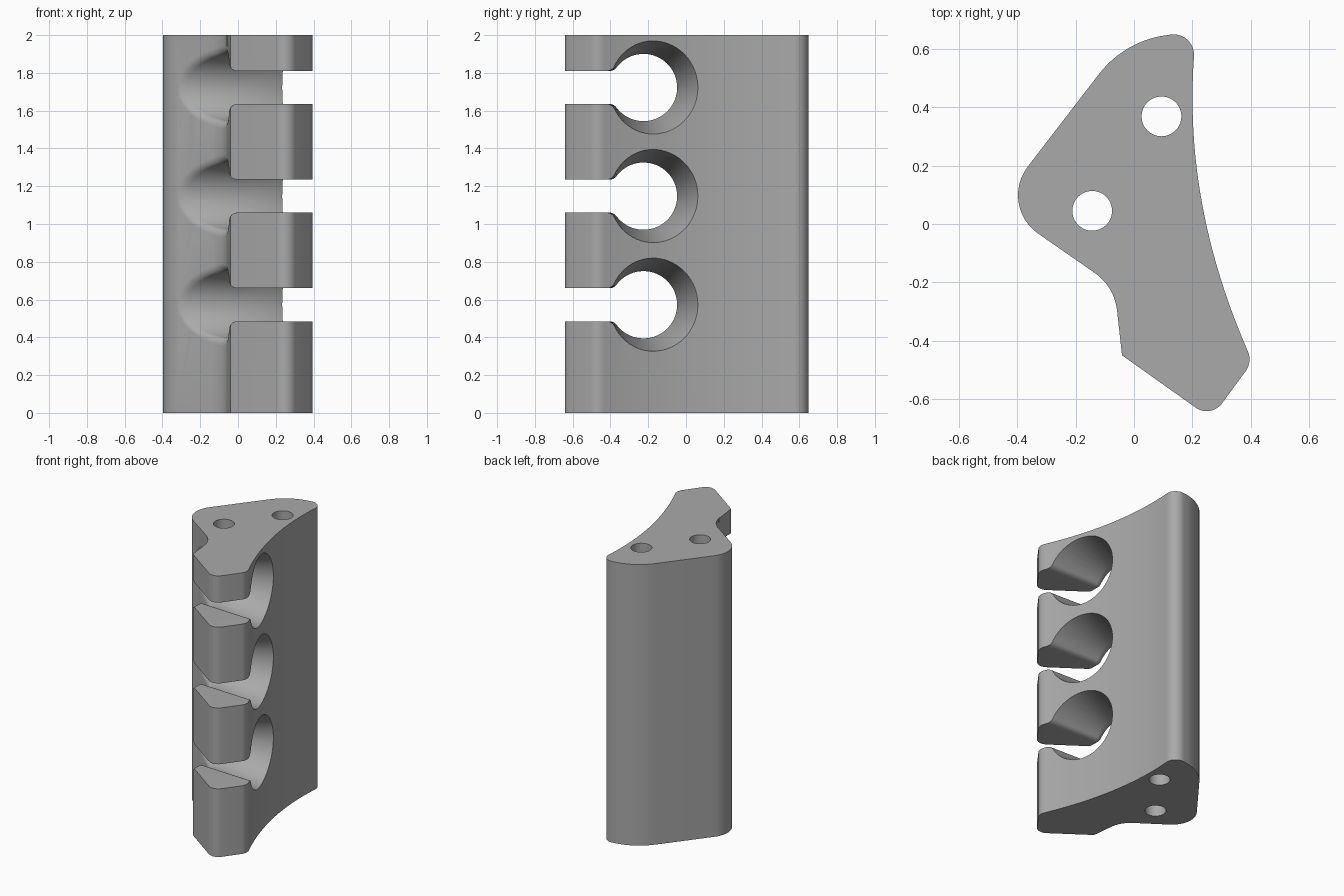
import bpy, bmesh
from math import pi, sin, cos, tan, atan2, sqrt
from mathutils import Vector

cube = bpy.data.objects.get("Cube")
if cube:
    bpy.data.objects.remove(cube)

HEIGHT = 2.0
SLOT_LEVELS = (0.5725, 1.1475, 1.7225)
SLOT_HALF = 0.0875
LIP = 0.04           # rounding of the cut-out on its -x rim
THROAT = (-0.225, 0.178)
MOUTH = (-0.105, 0.302)


def new_object(name, bm):
    bmesh.ops.recalc_face_normals(bm, faces=bm.faces[:])
    mesh = bpy.data.meshes.new(name)
    bm.to_mesh(mesh)
    bm.free()
    obj = bpy.data.objects.new(name, mesh)
    bpy.context.collection.objects.link(obj)
    return obj


def loft(name, rings):
    """Closed solid through rings with equal point counts."""
    bm = bmesh.new()
    loops = [[bm.verts.new(p) for p in ring] for ring in rings]
    n = len(loops[0])
    for a, b in zip(loops, loops[1:]):
        for i in range(n):
            j = (i + 1) % n
            bm.faces.new((a[i], a[j], b[j], b[i]))
    bm.faces.new(loops[0][::-1])
    bm.faces.new(loops[-1])
    return new_object(name, bm)


def rounded(corners, steps=12):
    """Polygon whose corners (x, y, radius) are replaced by arcs."""
    out = []
    for i, (x, y, r) in enumerate(corners):
        p = Vector((x, y))
        if not r:
            out.append(p)
            continue
        a = (Vector(corners[i - 1][:2]) - p).normalized()
        b = (Vector(corners[(i + 1) % len(corners)][:2]) - p).normalized()
        half = a.angle(b) / 2
        centre = p + (a + b).normalized() * (r / sin(half))
        start = p + a * (r / tan(half)) - centre
        end = p + b * (r / tan(half)) - centre
        sweep = atan2(start.x * end.y - start.y * end.x, start.dot(end))
        a0 = atan2(start.y, start.x)
        for k in range(steps + 1):
            t = a0 + sweep * k / steps
            out.append(centre + Vector((cos(t), sin(t))) * r)
    return out


# Plan outline: concave +x side, then round the back and the -x side
curve = [(0.2 + (y - 0.43) ** 2 / 3.95, y, 0)
         for y in (-0.43 + k / 24 for k in range(25))]
outline = rounded([(0.405, -0.472, 0.07)] + curve + [
    (0.21, 0.659, 0.07), (-0.032, 0.627, 0.35), (-0.466, 0.063, 0.16),
    (-0.067, -0.214, 0.18), (-0.041, -0.449, 0), (0.263, -0.665, 0.065)])
body = loft("rack_body", [[(p.x, p.y, z) for p in outline] for z in (0, HEIGHT)])


def wall_x(y):
    """Position of the -x wall at depth y."""
    if y <= -0.449:
        return -0.041
    hits = [a.x + (b.x - a.x) * (y - a.y) / (b.y - a.y)
            for a, b in zip(outline, outline[1:] + outline[:1])
            if a.y != b.y and min(a.y, b.y) <= y <= max(a.y, b.y)]
    return min(hits)


def keyhole(cy, r, grow=0.0, steps=56):
    """Round hole opening to the front through a slot, with eased corners."""
    r, half, ease = r + grow, SLOT_HALF + grow, 0.045 - grow
    dz = half + ease
    dy = sqrt((r + ease) ** 2 - dz ** 2)
    ang = atan2(dz, dy)
    upper = [(-0.9, half)]
    for k in range(9):
        t = -pi / 2 + (pi / 2 - ang) * k / 8
        upper.append((cy - dy + ease * cos(t), dz + ease * sin(t)))
    first = pi - ang
    arc = [(cy + r * cos(t), r * sin(t))
           for t in (first - 2 * first * k / steps for k in range(1, steps))]
    return upper + arc + [(y, -z) for y, z in reversed(upper)]


def cut_rings(level):
    base = keyhole(*THROAT)
    rings = []
    # flared lip that follows the -x wall
    lips = [(-0.4, LIP)] + [(LIP * (1 - sin(a)), LIP * (1 - cos(a)))
                            for a in (pi / 2 * (1 - k / 6) for k in range(7))]
    for depth, grow in lips:
        ring = []
        for (y, z), (gy, gz) in zip(base, keyhole(*THROAT, grow)):
            k = min(1, max(0.2, 1 - 0.8 * (y + 0.2) / 0.15))
            y, z = y + (gy - y) * k, z + (gz - z) * k
            ring.append((wall_x(y) + depth, y, level + z))
        rings.append(ring)
    # straight throat, then a widening mouth
    rings.append([(0.0, y, level + z) for y, z in base])
    rings.append([(0.52, y, level + z) for y, z in keyhole(*MOUTH)])
    return rings


cutters = [loft("slot_cutter", cut_rings(z)) for z in SLOT_LEVELS]

# Vertical mounting holes
for cx, cy in ((0.094, 0.368), (-0.143, 0.045)):
    circle = [(cx + 0.068 * cos(t), cy + 0.068 * sin(t))
              for t in (2 * pi * k / 48 for k in range(48))]
    cutters.append(loft("hole_cutter",
                        [[(x, y, z) for x, y in circle] for z in (-0.1, HEIGHT + 0.1)]))

bpy.ops.object.select_all(action='DESELECT')
bpy.context.view_layer.objects.active = body
body.select_set(True)
for cutter in cutters:
    cutter.hide_render = True
    mod = body.modifiers.new("cut", 'BOOLEAN')
    mod.operation = 'DIFFERENCE'
    mod.solver = 'EXACT'
    mod.object = cutter
    bpy.ops.object.modifier_apply(modifier=mod.name)
    bpy.data.objects.remove(cutter)

# Plain grey finish
grey = bpy.data.materials.new("plain_grey")
grey.use_nodes = True
colour = (0.4, 0.4, 0.4, 1)
grey.diffuse_color = colour
grey.node_tree.nodes["Principled BSDF"].inputs["Base Color"].default_value = colour
body.data.materials.clear()
body.data.materials.append(grey)
bpy.ops.object.shade_smooth_by_angle(angle=0.44)
